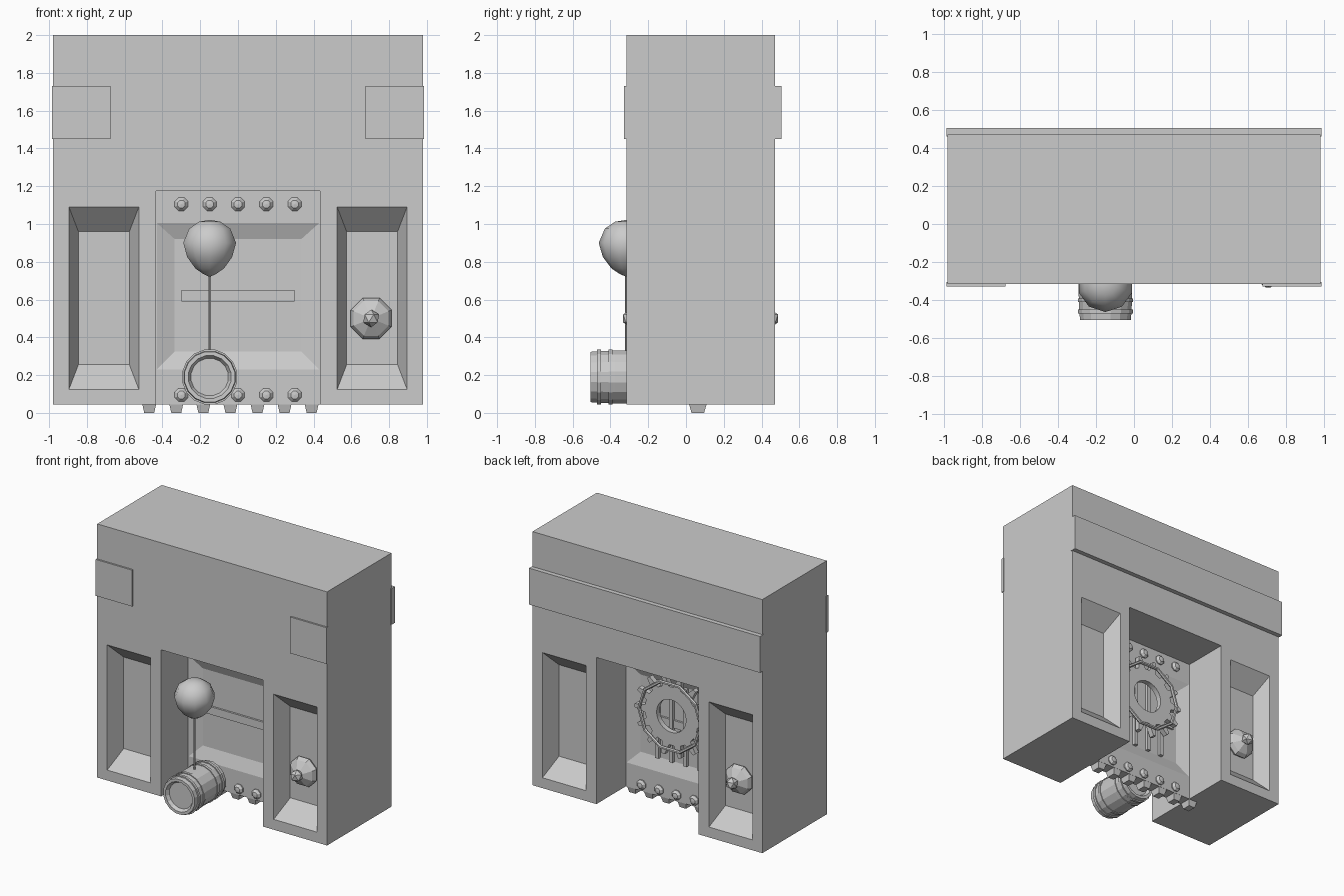
import bpy, bmesh, math
from mathutils import Matrix, Vector

if "Cube" in bpy.data.objects:
    bpy.data.objects.remove(bpy.data.objects["Cube"])


def obj_from_bm(name, bm, smooth=False):
    bmesh.ops.recalc_face_normals(bm, faces=bm.faces)
    me = bpy.data.meshes.new(name)
    bm.to_mesh(me)
    bm.free()
    ob = bpy.data.objects.new(name, me)
    bpy.context.collection.objects.link(ob)
    if smooth:
        for p in me.polygons:
            p.use_smooth = True
    return ob


def frustum(name, y0, r0, y1, r1):
    """Block between rectangle r0 at y0 and r1 at y1; rect = (xmin, xmax, zmin, zmax)."""
    bm = bmesh.new()
    loops = []
    for y, (a, b, c, d) in ((y0, r0), (y1, r1)):
        loops.append([bm.verts.new((x, y, z)) for x, z in ((a, c), (b, c), (b, d), (a, d))])
    bm.faces.new(loops[0])
    bm.faces.new(loops[1])
    for i in range(4):
        j = (i + 1) % 4
        bm.faces.new((loops[0][i], loops[0][j], loops[1][j], loops[1][i]))
    return obj_from_bm(name, bm)


def box(name, x0, x1, y0, y1, z0, z1):
    return frustum(name, y0, (x0, x1, z0, z1), y1, (x0, x1, z0, z1))


def cut_recess(target, y, depth, outer, inner):
    """Sloped recess in the face at y; depth is signed along y."""
    t = 0.2
    big = tuple(o + (o - i) * t for o, i in zip(outer, inner))
    cutter = frustum("cutter", y - depth * t, big, y + depth, inner)
    cutter.hide_render = True
    mod = target.modifiers.new("recess", 'BOOLEAN')
    mod.operation, mod.object, mod.solver = 'DIFFERENCE', cutter, 'EXACT'
    bpy.context.view_layer.objects.active = target
    bpy.ops.object.modifier_apply(modifier=mod.name)
    bpy.data.objects.remove(cutter)


def lathe(name, profile, n, loc, along_y=0, smooth=False):
    """Revolve (radius, height) points; along_y = +1/-1 points the axis along y, 0 along z."""
    bm = bmesh.new()
    rings = []
    for r, h in profile:
        if r < 1e-6:
            rings.append([bm.verts.new((0, 0, h))])
        else:
            rings.append([bm.verts.new((r * math.cos(2 * math.pi * (k + .5) / n),
                                        r * math.sin(2 * math.pi * (k + .5) / n), h)) for k in range(n)])
    for A, B in zip(rings, rings[1:]):
        for k in range(n):
            j = (k + 1) % n
            quad = [A[k % len(A)], A[j % len(A)], B[j % len(B)], B[k % len(B)]]
            bm.faces.new(list(dict.fromkeys(quad)))
    if along_y:
        bmesh.ops.rotate(bm, verts=bm.verts, matrix=Matrix.Rotation(-along_y * math.pi / 2, 3, 'X'))
    bmesh.ops.translate(bm, verts=bm.verts, vec=Vector(loc))
    return obj_from_bm(name, bm, smooth)


# Arch-shaped main body
FRONT, BACK, BASE = -0.315, 0.47, 0.045
outline = [(-.98, BASE), (-.435, BASE), (-.435, 1.175), (.435, 1.175),
           (.435, BASE), (.98, BASE), (.98, 2), (-.98, 2)]
bm = bmesh.new()
face = bm.faces.new([bm.verts.new((x, FRONT, z)) for x, z in outline])
ext = bmesh.ops.extrude_face_region(bm, geom=[face])
bmesh.ops.translate(bm, vec=(0, BACK - FRONT, 0),
                    verts=[v for v in ext["geom"] if isinstance(v, bmesh.types.BMVert)])
body = obj_from_bm("arch_body", bm)
for y, depth in ((FRONT, .13), (BACK, -.13)):
    for s in (-1, 1):
        outer = sorted((s * .525, s * .895)) + [.125, 1.09]
        inner = sorted((s * .575, s * .845)) + [.255, .96]
        cut_recess(body, y, depth, outer, inner)

# Trim plates near the top
box("back_band", -.985, .985, BACK - .01, .505, 1.45, 1.73)
for s in (-1, 1):
    a, b = sorted((s * .675, s * .985))
    box("front_plate", a, b, -.328, FRONT + .01, 1.45, 1.73)

# Gate panel with sloped recess on both sides
D0, D1 = 0.015, 0.11
gate = box("gate_panel", -.435, .435, D0, D1, BASE, 1.175)
for y, depth in ((D0, .035), (D1, -.035)):
    cut_recess(gate, y, depth, (-.43, .43, .23, 1.005), (-.335, .335, .325, .92))
box("gate_cross_bar", -.3, .3, .035, .09, .59, .65)
for x in (-.18, -.06, .06, .18):
    box("gate_rib", x - .015, x + .015, .07, .1, .325, .92)

# Bolts on both faces of the gate
for y, d in ((D0, -1), (D1, 1)):
    for x in (-.3, -.15, 0, .15, .3):
        for z in (.095, 1.105):
            lathe("gate_bolt", [(.038, -.005), (.038, .008), (.022, .025), (0, .028)], 8, (x, y, z), d)

# Teeth under the gate
for i in range(7):
    x = -.47 + i * .1433
    bm = bmesh.new()
    bmesh.ops.create_cube(bm, size=1)
    for v in bm.verts:
        k = .7 if v.co.z < 0 else 1
        v.co = (x + v.co.x * .075 * k, .0625 + v.co.y * .095 * k, .025 + v.co.z * .05)
    obj_from_bm("gate_tooth", bm)

# Gear wheel on the back
GX, GZ, N = 0.01, 0.72, 14
bm = bmesh.new()
ring = []
for k in range(N):
    for off, r in ((-.3, .225), (-.09, .315), (.09, .315), (.3, .225)):
        a = 2 * math.pi * (k + off) / N
        c, s = math.cos(a), math.sin(a)
        ring.append([bm.verts.new((GX + q * c, y, GZ + q * s))
                     for q, y in ((r, .125), (r, .165), (.125, .165), (.125, .125))])
for A, B in zip(ring, ring[1:] + ring[:1]):
    for i in range(4):
        j = (i + 1) % 4
        bm.faces.new((A[i], A[j], B[j], B[i]))
obj_from_bm("gear_wheel", bm)
bpy.ops.mesh.primitive_torus_add(major_segments=10, minor_segments=6, major_radius=.265, minor_radius=.013,
                                 location=(GX, .18, GZ), rotation=(math.pi / 2, 0, 0))
bpy.context.object.name = "gear_hoop"

# Faceted knobs in the leg recesses, front right and rear left
for x, y, d in ((.705, FRONT + .13, -1), (-.705, BACK - .13, 1)):
    lathe("knob_base", [(.1, -.01), (.117, .02), (.1, .05), (.04, .085), (0, .09)], 8, (x, y, .5), d)
    bpy.ops.mesh.primitive_ico_sphere_add(subdivisions=1, radius=.047, location=(x, y + d * .108, .5))
    bpy.context.object.name = "knob_tip"

# Barrel lying front to back, with hoops and sunken lids
BX, BY, BZ = -.15, -.315, .19
half = [(0, .165), (.1, .165), (.115, .19), (.136, .19), (.14, .14), (.143, .06)]
barrel = half + [(r, -h) for r, h in reversed(half)]
lathe("barrel", barrel, 16, (BX, BY, BZ), -1)
for h in (-.145, -.085, .085, .145):
    lathe("barrel_hoop", [(.138, -.01), (.148, -.01), (.148, .01), (.138, .01), (.138, -.01)], 16,
          (BX, BY + h, BZ), -1)

# Balloon and its string
lathe("balloon", [(0, .72), (.035, .735), (.08, .765), (.125, .825), (.147, .9),
                  (.115, .975), (.06, 1.012), (0, 1.022)], 10, (BX, BY, 0), 0, True)
lathe("balloon_string", [(0, .32), (.007, .32), (.007, .73), (0, .73)], 6, (BX, BY, 0))
